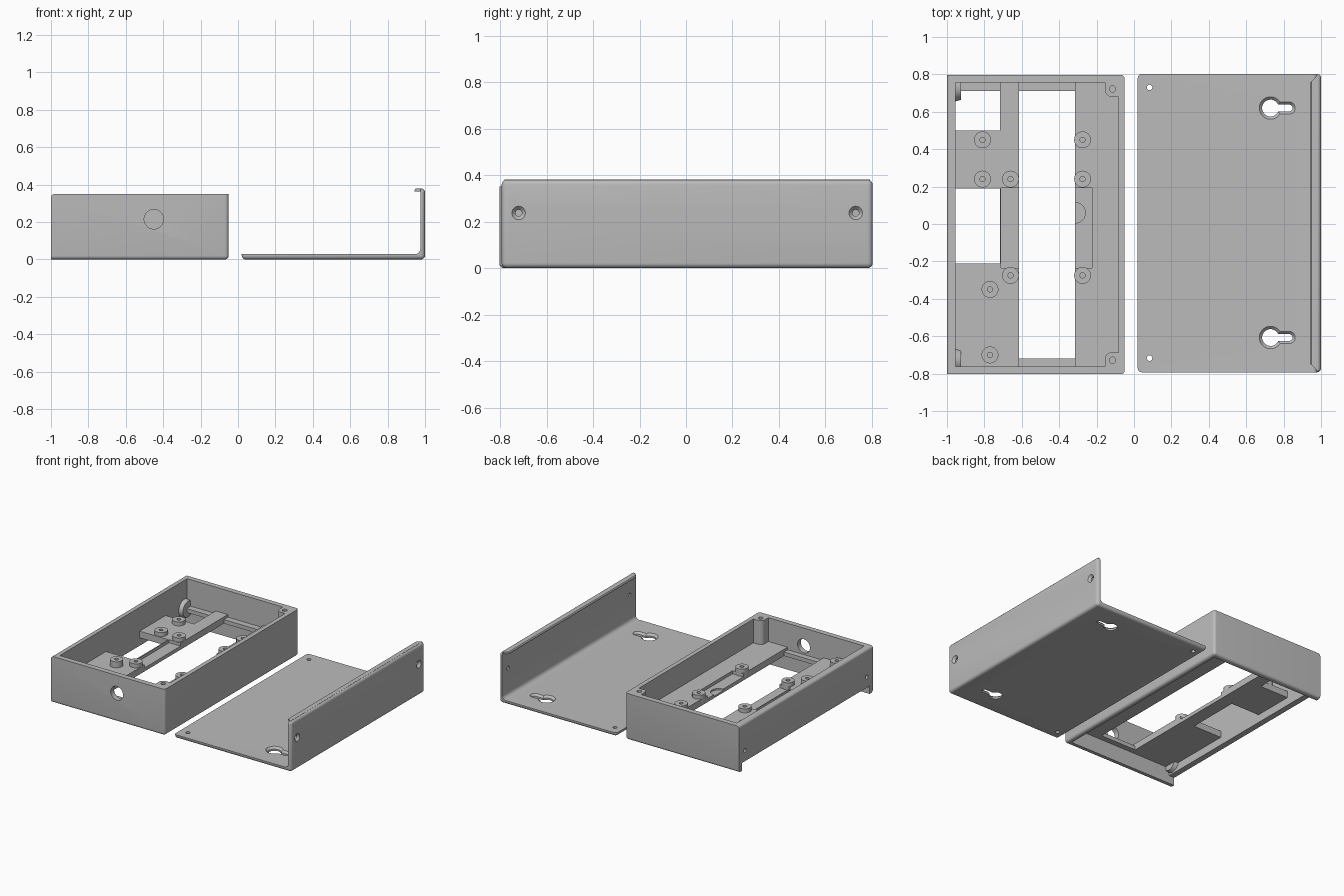
import bpy, bmesh, math
from mathutils import Vector

if "Cube" in bpy.data.objects:
    bpy.data.objects.remove(bpy.data.objects["Cube"])

grey = bpy.data.materials.new("enclosure grey")
grey.diffuse_color = (0.5, 0.5, 0.5, 1)
grey.use_nodes = True
grey.node_tree.nodes["Principled BSDF"].inputs["Base Color"].default_value = grey.diffuse_color


def finish(bm, name):
    bmesh.ops.recalc_face_normals(bm, faces=bm.faces)
    me = bpy.data.meshes.new(name)
    bm.to_mesh(me)
    bm.free()
    ob = bpy.data.objects.new(name, me)
    bpy.context.collection.objects.link(ob)
    me.materials.append(grey)
    return ob


def block(name, x, y, z, radius=0, rule=None):
    """Box from min/max pairs; edges passing the rule are rounded."""
    bm = bmesh.new()
    bmesh.ops.create_cube(bm, size=1)
    for v in bm.verts:
        v.co = Vector([r[0] if c < 0 else r[1] for r, c in zip((x, y, z), v.co)])
    if radius:
        edges = [e for e in bm.edges if rule is None or rule(*((e.verts[0].co + e.verts[1].co) / 2))]
        bmesh.ops.bevel(bm, geom=edges, offset=radius, segments=5, profile=0.5, affect='EDGES')
    return finish(bm, name)


def prism(name, pts, lo, hi, axis='z', pts2=None):
    """Polygon swept along an axis; pts2 optionally changes the far outline."""
    place = {'z': lambda a, b, t: (a, b, t), 'y': lambda a, b, t: (a, t, b),
             'x': lambda a, b, t: (t, a, b)}[axis]
    bm = bmesh.new()
    low = [bm.verts.new(place(a, b, lo)) for a, b in pts]
    high = [bm.verts.new(place(a, b, hi)) for a, b in (pts2 or pts)]
    bm.faces.new(low)
    bm.faces.new(high)
    n = len(pts)
    for i in range(n):
        bm.faces.new((low[i], low[(i + 1) % n], high[(i + 1) % n], high[i]))
    return finish(bm, name)


def circle(a, b, r, n=32):
    return [(a + r * math.cos(2 * math.pi * i / n), b + r * math.sin(2 * math.pi * i / n)) for i in range(n)]


def keyhole(a, b, big, small, reach=0.1):
    """Round hole with a narrow round-ended slot towards +x."""
    t = math.asin(small / big)
    pts = [(a + big * math.cos(t + (2 * math.pi - 2 * t) * i / 28),
            b + big * math.sin(t + (2 * math.pi - 2 * t) * i / 28)) for i in range(29)]
    return pts + [(a + reach + small * math.cos(-math.pi / 2 + math.pi * i / 12),
                   b + small * math.sin(-math.pi / 2 + math.pi * i / 12)) for i in range(13)]


def boolean(ob, tool, op='DIFFERENCE'):
    mod = ob.modifiers.new("cut", 'BOOLEAN')
    mod.operation, mod.object, mod.solver = op, tool, 'EXACT'
    bpy.context.view_layer.objects.active = ob
    bpy.ops.object.modifier_apply(modifier=mod.name)
    bpy.data.objects.remove(tool)


Y0, Y1 = -0.803, 0.797        # outer ends of the case
I0, I1 = -0.763, 0.757        # inner ends of the case


# Case walls: open top and bottom, rounded outside
def case_edges(x, y, z):
    right = x > -0.06
    return (z < 0.01 and x > -0.9) or (right and 0.1 < z < 0.3) or (x < -0.9 and z > 0.3)


case = block("case_walls", (-1, -0.05), (Y0, Y1), (0, 0.35), 0.02, case_edges)
boolean(case, block("c", (-0.955, -0.083), (I0, I1), (-1, 1)))
# Slot below the left wall, leaving a tab at each end
boolean(case, block("c", (-1.1, -0.94), (I0, I1), (-1, 0.06)))
# Cable hole in the front wall
boolean(case, prism("c", circle(-0.45, 0.215, 0.052), -0.9, -0.7, 'y'))

# Bosses and screw holes in the left wall
for y in (-0.73, 0.724):
    boss = prism("side_screw_boss", circle(y, 0.14, 0.07), -0.96, -0.925, 'x', circle(y, 0.14, 0.06))
    boolean(boss, block("c", (-1, -0.9), (I0 - 0.01, I1 + 0.01), (0, 1)), 'INTERSECT')
    for ob in (boss, case):
        boolean(ob, prism("c", circle(y, 0.14, 0.014), -1.1, -0.9, 'x'))

# Screw posts in the right corners
for s, yi in ((1, I1), (-1, I0)):
    cx, cy = -0.115, yi - s * 0.035
    post = block("corner_post", (-0.155, -0.075), sorted((yi + s * 0.01, cy - s * 0.042)), (0.12, 0.35), 0.035,
                 lambda x, y, z: x < -0.15 and abs(y) < 0.74 and 0.2 < z < 0.3)
    boolean(post, prism("c", circle(cx, cy, 0.017, 20), 0.2, 0.5))

# Raised mounting floor with openings
floor = block("mounting_floor", (-0.96, -0.078), (I0 - 0.005, I1 + 0.005), (0.12, 0.17))
openings = [((-0.955, -0.717), (0.5, 0.71)), ((-0.955, -0.717), (-0.212, 0.19)), ((-0.615, -0.315), (-0.72, 0.71))]
for xr, yr in openings:
    boolean(floor, block("c", xr, yr, (0, 1)))
# Lower ledges at the ends of the openings
for xr, yr in [((-0.955, -0.717), (0.7, 0.9)), ((-0.615, -0.315), (0.7, 0.9)), ((-0.615, -0.315), (-0.9, -0.71))]:
    boolean(floor, block("c", xr, yr, (0.15, 1)))
# Board recess and a shallow round pocket
boolean(floor, block("c", (-0.71, -0.225), (-0.235, 0.193), (0.147, 1)))
boolean(floor, prism("c", circle(-0.315, 0.06, 0.055), 0.135, 0.3))

# Standoffs with pilot holes
standoffs = [(-0.81, 0.45), (-0.81, 0.24), (-0.66, 0.24), (-0.275, 0.45), (-0.275, 0.24),
             (-0.66, -0.275), (-0.275, -0.275), (-0.77, -0.35), (-0.77, -0.7)]
for x, y in standoffs:
    top = 0.215 if x == -0.77 else 0.2
    so = prism("standoff", circle(x, y, 0.045), 0.14, top)
    boolean(so, prism("c", circle(x, y, 0.014, 16), 0.15, 0.3))

# Cover: rounded block hollowed to a plate and an upright flange
L0, L1 = -0.793, 0.803
cover = block("cover", (0.02, 1), (L0, L1), (0, 0.38), 0.022)
fillet = [(0.945 + 0.03 * math.sin(a), 0.058 - 0.03 * math.cos(a))
          for a in [math.pi / 2 * i / 6 for i in range(7)]]
boolean(cover, prism("c", [(-1, 0.028)] + fillet + [(0.975, 1), (-1, 1)], -1, 1, 'y'))
# Hook lip along the top of the flange
hook = prism("hook_lip", [(0.985, L0 + 0.012), (0.975, L0 + 0.015), (0.945, -0.75), (0.945, 0.76),
                          (0.975, L1 - 0.015), (0.985, L1 - 0.012)], 0.364, 0.38)
bm = bmesh.new()
bm.from_mesh(hook.data)
front = [e for e in bm.edges if all(v.co.x < 0.95 and v.co.z > 0.37 for v in e.verts)]
bmesh.ops.bevel(bm, geom=front, offset=0.008, segments=3, profile=0.5, affect='EDGES')
bm.to_mesh(hook.data)
bm.free()

# Keyhole mounts with a sloped rim, and plate screw holes
for y in (0.62, -0.607):
    boolean(cover, prism("c", keyhole(0.73, y, 0.045, 0.018), -0.1, 0.1))
    boolean(cover, prism("c", keyhole(0.73, y, 0.044, 0.017), 0.012, 0.03, 'z', keyhole(0.73, y, 0.062, 0.034)))
for y in (0.73, -0.717):
    boolean(cover, prism("c", circle(0.083, y, 0.015, 20), -0.1, 0.1))
# Countersunk flange screw holes
for y in (0.73, -0.72):
    boolean(cover, prism("c", circle(y, 0.237, 0.014), 0.9, 1.1, 'x'))
    boolean(cover, prism("c", circle(y, 0.237, 0.013), 0.983, 1.001, 'x', circle(y, 0.237, 0.03)))

# Smooth shading on rounded faces, sharp elsewhere
for ob in bpy.context.scene.objects:
    ob.select_set(True)
bpy.context.view_layer.objects.active = cover
bpy.ops.object.shade_smooth_by_angle(angle=math.radians(30))
